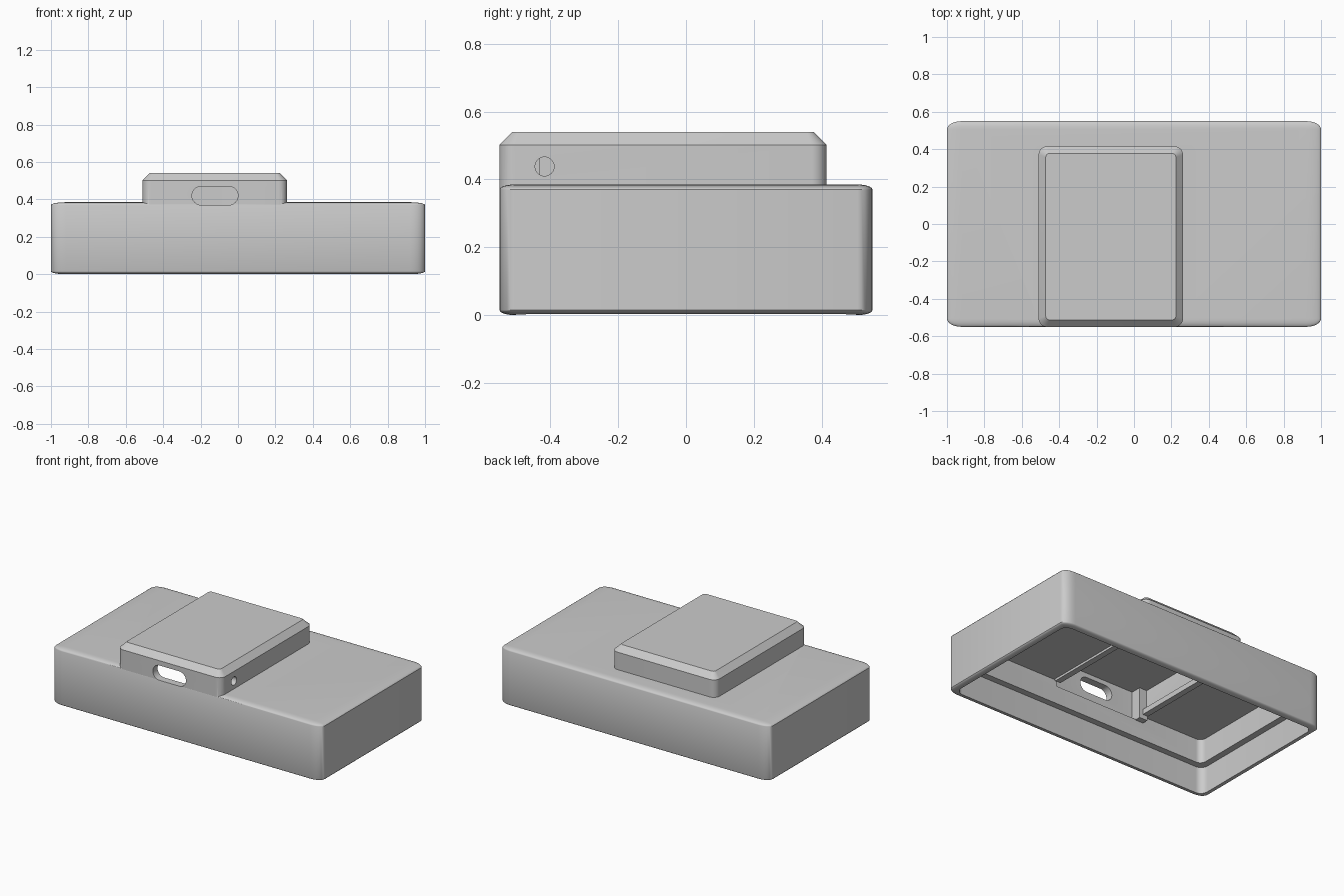
import bpy, bmesh, math
from mathutils import Matrix

if "Cube" in bpy.data.objects:
    bpy.data.objects.remove(bpy.data.objects["Cube"])

grey = bpy.data.materials.new("light grey plastic")
grey.diffuse_color = (0.6, 0.6, 0.6, 1)
grey.use_nodes = True
grey.node_tree.nodes["Principled BSDF"].inputs["Base Color"].default_value = grey.diffuse_color


def make_object(name, bm):
    bmesh.ops.recalc_face_normals(bm, faces=bm.faces)
    mesh = bpy.data.meshes.new(name)
    bm.to_mesh(mesh)
    bm.free()
    mesh.materials.append(grey)
    ob = bpy.data.objects.new(name, mesh)
    bpy.context.collection.objects.link(ob)
    return ob


def ring(x0, x1, y0, y1, r, z, n=8):
    """Rounded rectangle outline at height z."""
    pts = []
    corners = [(x1 - r, y1 - r), (x0 + r, y1 - r), (x0 + r, y0 + r), (x1 - r, y0 + r)]
    for k, (cx, cy) in enumerate(corners):
        for i in range(n + 1):
            a = math.pi / 2 * (k + i / n)
            pts.append((cx + r * math.cos(a), cy + r * math.sin(a), z))
    return pts


def loft(name, rings, matrix=None):
    """Closed solid through a stack of equal-count outlines."""
    bm = bmesh.new()
    loops = [[bm.verts.new(p) for p in pts] for pts in rings]
    for a, b in zip(loops, loops[1:]):
        for i in range(len(a)):
            j = (i + 1) % len(a)
            bm.faces.new((a[i], a[j], b[j], b[i]))
    bm.faces.new(loops[0][::-1])
    bm.faces.new(loops[-1])
    if matrix:
        bm.transform(matrix)
    return make_object(name, bm)


def prism(name, x0, x1, y0, y1, r, z0, z1, matrix=None):
    return loft(name, [ring(x0, x1, y0, y1, r, z) for z in (z0, z1)], matrix)


def box(name, x0, x1, y0, y1, z0, z1):
    bm = bmesh.new()
    bmesh.ops.create_cube(bm, size=1)
    bm.transform(Matrix.Translation(((x0 + x1) / 2, (y0 + y1) / 2, (z0 + z1) / 2))
                 @ Matrix.Diagonal((x1 - x0, y1 - y0, z1 - z0, 1)))
    return make_object(name, bm)


def boolean(target, tool, operation):
    tool.hide_render = True
    mod = target.modifiers.new(operation, 'BOOLEAN')
    mod.operation, mod.object, mod.solver = operation, tool, 'EXACT'
    bpy.context.view_layer.objects.active = target
    bpy.ops.object.modifier_apply(modifier=mod.name)
    bpy.data.objects.remove(tool)


# main case: bevelled cube stretched to size
H = 0.385
bm = bmesh.new()
bmesh.ops.create_cube(bm, size=2)
bmesh.ops.bevel(bm, geom=bm.edges[:], offset=0.08, segments=6, profile=0.5, affect='EDGES')
bm.transform(Matrix.Translation((0, 0, H / 2)) @ Matrix.Diagonal((1, 0.55, H / 2, 1)))
case = make_object("enclosure", bm)

# raised housing with chamfered lid
X0, X1, Y0, Y1 = -0.51, 0.262, -0.5504, 0.415
c = 0.038
housing = loft("raised_housing", [
    ring(X0, X1, Y0, Y1, 0.045, 0.3715),
    ring(X0, X1, Y0, Y1, 0.045, 0.502),
    ring(X0 + c, X1 - c, Y0 + c, Y1 - c, 0.02, 0.54)])
boolean(case, housing, 'UNION')

# hollow interior: lid recess, main cavity, housing cavity
boolean(case, prism("lid_recess", -0.963, 0.963, -0.513, 0.513, 0.05, -0.1, 0.18), 'DIFFERENCE')
boolean(case, prism("main_cavity", -0.92, 0.92, -0.47, 0.47, 0.04, 0.1, 0.34), 'DIFFERENCE')
boolean(case, prism("housing_cavity", -0.46, 0.212, -0.5, 0.365, 0.01, 0.3, 0.5), 'DIFFERENCE')

# connector slot in the front and round hole in the right side
to_front = Matrix.Rotation(math.radians(90), 4, 'X')
boolean(case, prism("connector_slot", -0.246, 0.0, 0.37, 0.47, 0.0499, 0.45, 0.7, to_front), 'DIFFERENCE')
bm = bmesh.new()
bmesh.ops.create_cone(bm, cap_ends=True, segments=32, radius1=0.028, radius2=0.028, depth=0.2)
bm.transform(Matrix.Translation((0.26, -0.417, 0.438)) @ Matrix.Rotation(math.radians(90), 4, 'Y'))
boolean(case, make_object("round_hole", bm), 'DIFFERENCE')

# inner rails along both sides of the housing, and a corner post
rails = [box("left_rail", -0.47, -0.43, -0.44, 0.37, 0.325, 0.36),
         box("right_rail", 0.19, 0.23, -0.46, 0.37, 0.325, 0.36)]
post = box("corner_post", -0.465, -0.405, -0.505, -0.43, 0.295, 0.505)

for ob in [case, post] + rails:
    bpy.ops.object.select_all(action='DESELECT')
    ob.select_set(True)
    bpy.context.view_layer.objects.active = ob
    bpy.ops.object.shade_smooth_by_angle(angle=math.radians(30))
